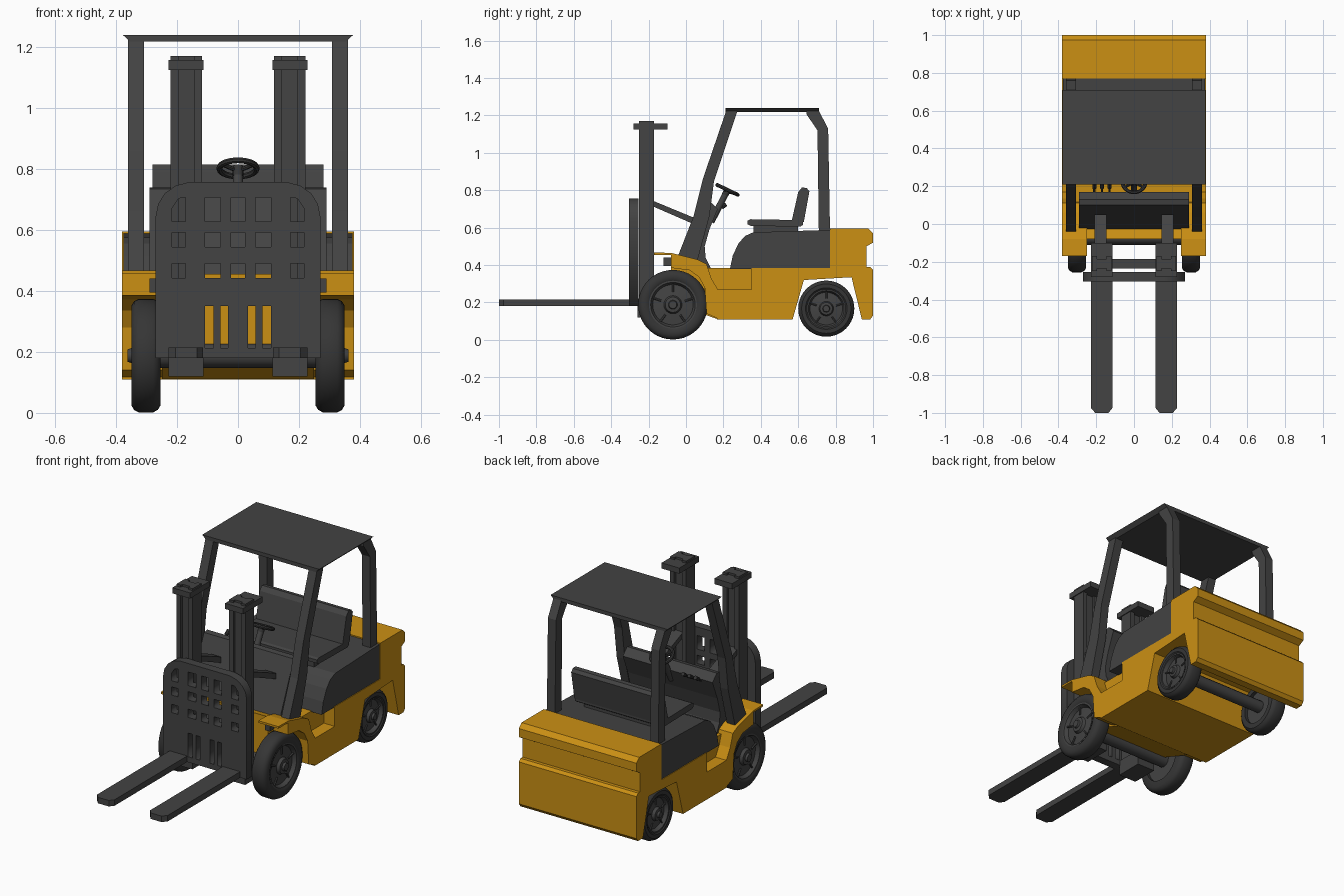
import bpy, bmesh, math
from mathutils import Vector, Matrix

if "Cube" in bpy.data.objects:
    bpy.data.objects.remove(bpy.data.objects["Cube"])


def material(name, rgb):
    m = bpy.data.materials.new(name)
    m.diffuse_color = (*rgb, 1)
    m.use_nodes = True
    m.node_tree.nodes["Principled BSDF"].inputs["Base Color"].default_value = m.diffuse_color
    return m


YELLOW = material("yellow paint", (0.60, 0.28, 0.007))
GREY = material("dark grey metal", (0.056, 0.056, 0.056))
RUBBER = material("black rubber", (0.036, 0.036, 0.036))


def finish(name, bm, mat, smooth=False):
    bmesh.ops.recalc_face_normals(bm, faces=bm.faces)
    me = bpy.data.meshes.new(name)
    bm.to_mesh(me)
    bm.free()
    me.materials.append(mat)
    ob = bpy.data.objects.new(name, me)
    bpy.context.collection.objects.link(ob)
    if smooth:
        bpy.ops.object.select_all(action='DESELECT')
        ob.select_set(True)
        bpy.context.view_layer.objects.active = ob
        bpy.ops.object.shade_smooth_by_angle(angle=math.radians(35))
    return ob


def prism(name, pts, a, b, mat, axis='x', mirror=False, smooth=False):
    """Extrude a flat outline from a to b along an axis, optionally mirrored in x."""
    place = {'x': lambda p, t: Vector((t, p[0], p[1])),
             'y': lambda p, t: Vector((p[0], t, p[1])),
             'z': lambda p, t: Vector((p[0], p[1], t))}[axis]
    bm = bmesh.new()
    for s in ((1, -1) if mirror else (1,)):
        rings = []
        for t in (a, b):
            co = [place(p, t) for p in pts]
            rings.append([bm.verts.new((s * c.x, c.y, c.z)) for c in co])
        bm.faces.new(rings[0])
        bm.faces.new(rings[1])
        n = len(pts)
        for i in range(n):
            j = (i + 1) % n
            bm.faces.new((rings[0][i], rings[0][j], rings[1][j], rings[1][i]))
    return finish(name, bm, mat, smooth)


def box(name, x, y, z, mat, mirror=False):
    pts = [(y[0], z[0]), (y[1], z[0]), (y[1], z[1]), (y[0], z[1])]
    return prism(name, pts, x[0], x[1], mat, mirror=mirror)


def rod(name, p, q, r, mat, sides=12):
    p, q = Vector(p), Vector(q)
    d = q - p
    bm = bmesh.new()
    m = Matrix.Translation((p + q) / 2) @ d.to_track_quat('Z', 'Y').to_matrix().to_4x4()
    bmesh.ops.create_cone(bm, cap_ends=True, segments=sides, radius1=r, radius2=r,
                          depth=d.length, matrix=m)
    return finish(name, bm, mat, True)


def lathe(name, profile, cx, cy, cz, side, mat, steps=40):
    """Spin (radius, x) points round an axle parallel to x."""
    bm = bmesh.new()
    vs = [bm.verts.new((cx + side * x, cy, cz + r)) for r, x in profile]
    es = [bm.edges.new(e) for e in zip(vs, vs[1:])]
    bmesh.ops.spin(bm, geom=vs + es, cent=(cx, cy, cz), axis=(1, 0, 0),
                   angle=2 * math.pi, steps=steps)
    bmesh.ops.remove_doubles(bm, verts=bm.verts, dist=1e-4)
    return finish(name, bm, mat, True)


def wheel(name, side, cx, cy, cz, R, w):
    lathe(name + "_tyre", [(.68 * R, .2 * w), (.68 * R, .85 * w), (.74 * R, w), (.88 * R, w),
                           (.96 * R, .8 * w), (R, .5 * w), (R, -.5 * w), (.96 * R, -.8 * w),
                           (.88 * R, -w), (.68 * R, -w), (.68 * R, .2 * w)],
          side * cx, cy, cz, side, RUBBER)
    lathe(name + "_rim", [(.69 * R, .9 * w), (.64 * R, .9 * w), (.58 * R, .45 * w),
                          (.26 * R, .6 * w), (.22 * R, .95 * w), (.13 * R, w),
                          (.11 * R, 1.25 * w), (0, 1.25 * w), ],
          side * cx, cy, cz, side, GREY)
    lathe(name + "_back", [(.69 * R, -.6 * w), (0, -.6 * w)], side * cx, cy, cz, side, GREY)
    for k in range(5):  # radial ribs on the rim
        a = 2 * math.pi * k / 5 + 0.3
        u = Vector((0, math.cos(a), math.sin(a)))
        c = Vector((side * (cx + .6 * w), cy, cz))
        rod(name + "_rib", c + u * .36 * R, c + u * .6 * R, .03 * R, GREY, 6)


# Chassis and counterweight
prism("rear_body", [(.35, .11), (.57, .11), (.63, .32), (.885, .335), (.94, .11), (.985, .11),
                    (1, .13), (1, .375), (.985, .39), (.965, .39), (.965, .50), (1, .52),
                    (1, .57), (.975, .595), (.77, .595), (.77, .385), (.35, .385)],
      -.38, .38, YELLOW)
prism("front_core", [(-.08, .2), (.17, .11), (.36, .11), (.36, .385), (.13, .385),
                     (.05, .42), (-.08, .455)], -.25, .25, YELLOW)
box("step_wall", (-.31, .31), (.1, .36), (.26, .385), YELLOW)
box("side_step", (-.38, .38), (.165, .36), (.11, .27), YELLOW)
prism("front_fender", [(-.17, .455), (-.17, .467), (-.08, .465), (.06, .43), (.11, .405),
                       (.135, .33), (.17, .27), (.17, .115), (.11, .14), (.1, .28),
                       (.07, .335), (.02, .372), (-.08, .385), (-.08, .455)],
      .25, .38, YELLOW, mirror=True)
box("lamp_block", (.26, .29), (-.12, -.08), (.395, .44), GREY, True)

# Engine hood and seat
prism("engine_hood", [(.235, .38), (.25, .45), (.28, .515), (.315, .555), (.36, .575),
                      (.77, .588), (.77, .38)], -.376, .376, GREY)
box("seat_base", (-.24, .24), (.36, .6), (.575, .61), GREY)
prism("seat_cushion", [(.33, .618), (.345, .61), (.61, .605), (.625, .615), (.625, .64),
                       (.345, .645), (.33, .638)], -.28, .28, GREY)
prism("seat_back", [(.565, .635), (.6, .79), (.62, .815), (.645, .812), (.66, .795),
                    (.63, .63), (.6, .62)], -.28, .28, GREY)

# Dashboard cowl
prism("dash_cowl", [(-.03, .43), (.1, .735), (.13, .74), (.17, .7), (.125, .59), (.1, .5),
                    (.105, .44), (.135, .38), (.02, .38)], -.29, .29, GREY)

# Overhead guard
prism("roof", [(-.355, 1.218), (.355, 1.218), (.378, 1.24), (-.378, 1.24)],
      .21, .71, GREY, axis='y')
prism("front_pillar", [(-.05, .43), (.04, .66), (.09, .86), (.215, 1.225), (.275, 1.225),
                       (.15, .85), (.125, .66), (.06, .42)], .308, .36, GREY, mirror=True)
prism("rear_pillar", [(.71, .58), (.703, 1.12), (.645, 1.205), (.645, 1.225), (.71, 1.225),
                      (.76, 1.13), (.77, .58)], .308, .36, GREY, mirror=True)

# Steering wheel, column and control levers
tilt = Matrix.Translation((0, .222, .802)) @ Matrix.Rotation(math.radians(-25.6), 4, 'X')
bm = bmesh.new()
N, M = 28, 8
ring = [[bm.verts.new(tilt @ Vector(((.061 + .01 * math.cos(b)) * math.cos(a),
                                     (.061 + .01 * math.cos(b)) * math.sin(a),
                                     .01 * math.sin(b))))
         for b in (2 * math.pi * j / M for j in range(M))]
        for a in (2 * math.pi * i / N for i in range(N))]
for i in range(N):
    for j in range(M):
        k, l = (i + 1) % N, (j + 1) % M
        bm.faces.new((ring[i][j], ring[k][j], ring[k][l], ring[i][l]))
finish("steering_wheel", bm, RUBBER, True)
for k in range(3):
    a = math.radians(90 + 120 * k)
    rod("steering_spoke", tilt @ Vector((0, 0, -.01)),
        tilt @ Vector((.06 * math.cos(a), .06 * math.sin(a), 0)), .007, RUBBER, 8)
rod("steering_hub", tilt @ Vector((0, 0, -.03)), tilt @ Vector((0, 0, .006)), .018, RUBBER)
rod("steering_column", (0, .135, .63), tilt @ Vector((0, 0, -.02)), .017, GREY)
for x in (-.21, -.17, -.13):
    rod("control_lever", (x, .12, .66), (x, .2, .715), .006, GREY, 8)
    rod("lever_knob", (x, .19, .708), (x, .215, .725), .011, RUBBER, 8)

# Mast rails, caps and tilt cylinders
box("mast_web", (.135, .205), (-.235, -.185), (.12, 1.17), GREY, True)
box("mast_outer_flange", (.195, .222), (-.25, -.17), (.12, 1.17), GREY, True)
box("mast_inner_flange", (.118, .145), (-.25, -.17), (.12, 1.17), GREY, True)
box("mast_cap", (.113, .228), (-.28, -.1), (.125 + 1, 1.158), GREY, True)
box("mast_foot", (.113, .228), (-.26, -.1), (.12, .21), GREY, True)
box("mast_crossbar", (-.13, .13), (-.235, -.185), (.36, .43), GREY)
prism("tilt_cylinder", [(-.18, .715), (-.18, .745), (.05, .65), (.05, .615)],
      .145, .21, GREY, mirror=True)

# Load backrest: rounded plate pierced by windows and slots
right = [(.27, .18), (.27, .645), (.262, .685), (.24, .72), (.205, .745), (.16, .757)]
loops = [right + [(-x, z) for x, z in reversed(right)]]


def window(x0, x1, z0, z1):
    loops.append([(x0, z0), (x1, z0), (x1, z1), (x0, z1)])


for z0, z1 in ((.628, .707), (.544, .592), (.442, .49)):
    window(-.023, .023, z0, z1)
    for s in (-1, 1):
        window(s * .083 - .025, s * .083 + .025, z0, z1)
        if z0 < .6:
            window(s * .195 - .022, s * .195 + .022, z0, z1)
        else:  # clipped outer corner
            loops.append([(s * .173, z0), (s * .217, z0), (s * .217, .67),
                          (s * .195, .703), (s * .173, z1)])
for s in (-1, 1):
    window(s * .094 - .014, s * .094 + .014, .212, .35)
    window(s * .045 - .012, s * .045 + .012, .212, .35)
cu = bpy.data.curves.new("load_backrest", 'CURVE')
cu.dimensions, cu.fill_mode, cu.extrude = '2D', 'BOTH', .025
for loop in loops:
    sp = cu.splines.new('POLY')
    sp.points.add(len(loop) - 1)
    for p, (x, z) in zip(sp.points, loop):
        p.co = (x, z, 0, 1)
    sp.use_cyclic_u = True
tmp = bpy.data.objects.new("backrest_outline", cu)
bpy.context.collection.objects.link(tmp)
bpy.context.view_layer.update()
bm = bmesh.new()
bm.from_mesh(tmp.evaluated_get(bpy.context.evaluated_depsgraph_get()).to_mesh())
bmesh.ops.remove_doubles(bm, verts=bm.verts, dist=1e-5)
bm.transform(Matrix.Translation((0, -.28, 0)) @ Matrix.Rotation(math.pi / 2, 4, 'X'))
bpy.data.objects.remove(tmp)
finish("load_backrest", bm, GREY)

# Forks
prism("fork", [(.115, -.29), (.115, -.975), (.135, -1), (.205, -1), (.228, -.975), (.228, -.29)],
      .18, .215, GREY, axis='z', mirror=True)

# Wheels and axles
for side, tag in ((1, "right"), (-1, "left")):
    wheel("front_" + tag, side, .302, -.07, .188, .186, .048)
    wheel("rear_" + tag, side, .302, .75, .167, .15, .048)
rod("front_axle", (-.3, -.07, .188), (.3, -.07, .188), .04, GREY)
rod("rear_axle", (-.3, .75, .167), (.3, .75, .167), .035, GREY)
